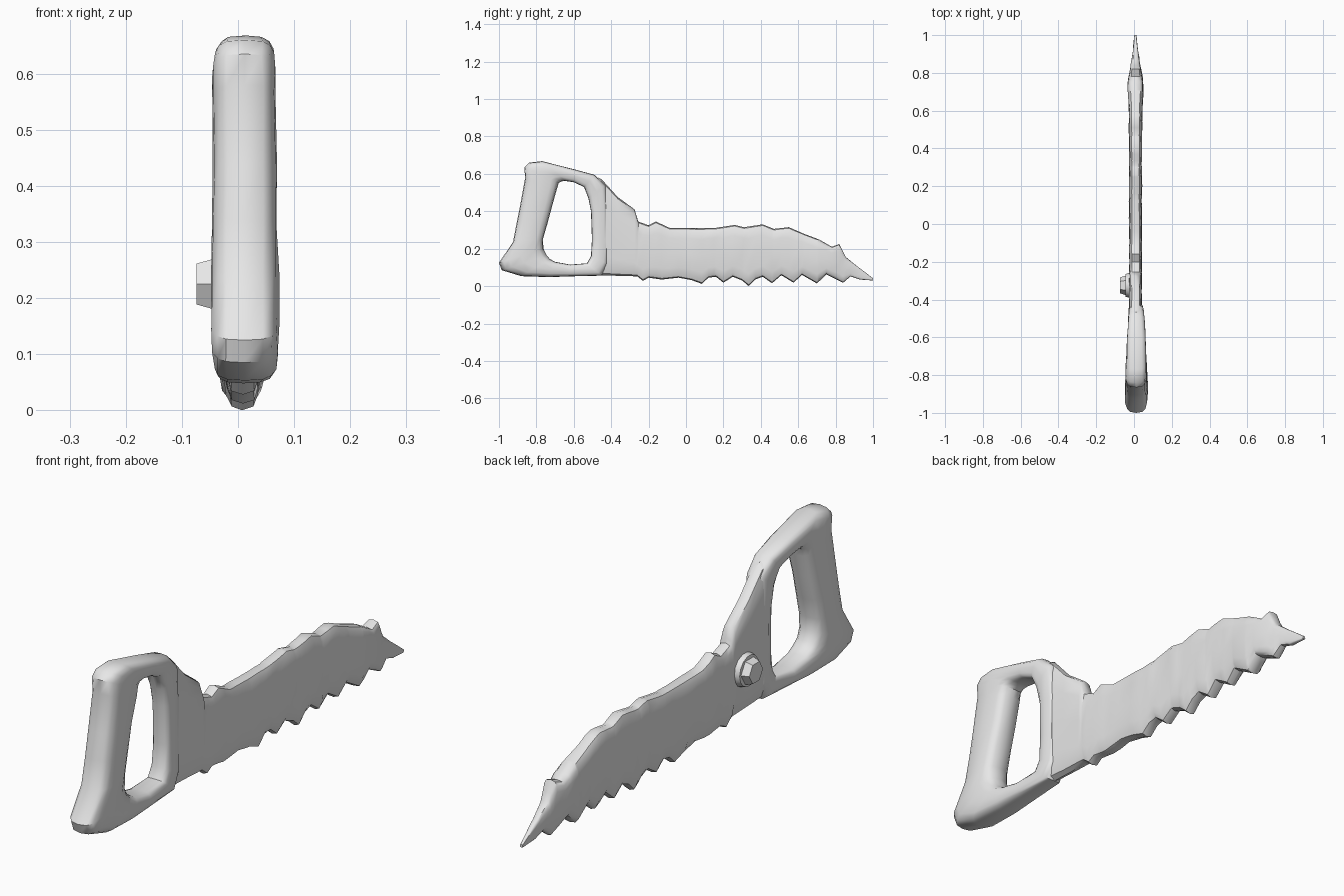
import bpy, bmesh, math, random
from mathutils import Matrix

random.seed(4)
if "Cube" in bpy.data.objects:
    bpy.data.objects.remove(bpy.data.objects["Cube"], do_unlink=True)

grey = bpy.data.materials.new("plain_grey")
grey.use_nodes = True
colour = (0.8, 0.8, 0.8, 1)
grey.diffuse_color = colour
grey.node_tree.nodes["Principled BSDF"].inputs["Base Color"].default_value = colour


def finish(bm, name, angle):
    bmesh.ops.recalc_face_normals(bm, faces=bm.faces)
    mesh = bpy.data.meshes.new(name)
    bm.to_mesh(mesh)
    bm.free()
    mesh.materials.append(grey)
    obj = bpy.data.objects.new(name, mesh)
    bpy.context.collection.objects.link(obj)
    bpy.ops.object.select_all(action='DESELECT')
    obj.select_set(True)
    bpy.context.view_layer.objects.active = obj
    bpy.ops.object.shade_smooth_by_angle(angle=math.radians(angle))
    return obj


def power(v, e):
    return math.copysign(abs(v) ** e, v) if abs(v) > 1e-6 else 0.0


def loft(name, stations, closed, e, wobble, n=16, angle=40):
    """Skin rounded-box sections; station = (y0, z0, y1, z1, centre x, half thickness)."""
    bm = bmesh.new()
    rings = []
    for y0, z0, y1, z1, cx, h in stations:
        ring = []
        for i in range(n):
            t = 2 * math.pi * i / n
            s = 0.5 + 0.5 * power(math.sin(t), e)
            x = cx + h * power(math.cos(t), e) + random.uniform(-wobble, wobble)
            ring.append(bm.verts.new((x, y0 + (y1 - y0) * s, z0 + (z1 - z0) * s)))
        rings.append(ring)
    pairs = list(zip(rings, rings[1:]))
    if closed:
        pairs.append((rings[-1], rings[0]))
    else:
        bm.faces.new(rings[0])
        bm.faces.new(rings[-1])
    for a, b in pairs:
        for i in range(n):
            j = (i + 1) % n
            bm.faces.new((a[i], a[j], b[j], b[i]))
    return finish(bm, name, angle)


def lerp(points, y):
    for (ya, va), (yb, vb) in zip(points, points[1:]):
        if y <= yb:
            return va + (vb - va) * max(0, (y - ya) / (yb - ya))
    return points[-1][1]


# Handle loop: outer y, z / inner y, z / half thickness
loop = [
    (-.985, .085, -.745, .165, .060), (-1.0, .125, -.762, .20, .061),
    (-.925, .235, -.765, .25, .060), (-.905, .34, -.742, .33, .058),
    (-.885, .44, -.715, .43, .056), (-.86, .58, -.69, .52, .057),
    (-.865, .635, -.68, .552, .057), (-.84, .66, -.665, .56, .055),
    (-.77, .668, -.645, .562, .053), (-.60, .625, -.60, .555, .050),
    (-.49, .595, -.545, .53, .044), (-.43, .54, -.522, .47, .040),
    (-.42, .40, -.508, .40, .038), (-.42, .25, -.503, .25, .038),
    (-.42, .12, -.508, .16, .040), (-.45, .056, -.53, .122, .042),
    (-.62, .052, -.62, .115, .048), (-.73, .048, -.70, .13, .053),
    (-.88, .053, -.728, .145, .058)]
loft("handle", [(a, b, c, d, .012, h) for a, b, c, d, h in loop], True, .62, .002)

# Blade: back edge, toothed edge, and thickness along y
back = [(-.47, .58), (-.45, .57), (-.365, .476), (-.275, .41), (-.255, .345),
        (-.20, .325), (-.16, .345), (-.09, .312), (.02, .31), (.15, .31), (.26, .327),
        (.31, .315), (.41, .33), (.47, .306), (.55, .315), (.63, .28), (.71, .25),
        (.78, .21), (.82, .225), (.855, .155), (.91, .11), (1.0, .042)]
teeth = [(-.47, .058), (-.26, .052), (-.23, .028), (-.20, .045), (-.13, .035),
         (-.04, .045), (.03, .032), (.085, .012), (.12, .045), (.16, .05), (.20, .018),
         (.25, .05), (.30, .03), (.335, .0), (.37, .035), (.41, .05), (.46, .015),
         (.51, .058), (.575, .018), (.62, .06), (.70, .014), (.75, .062),
         (.84, .018), (.88, .052), (.93, .035), (1.0, .03)]
thick = [(-.47, .036), (-.25, .033), (0, .034), (.3, .034), (.6, .036), (.74, .044),
         (.82, .03), (.9, .016), (1.0, .006)]
ys = sorted({p[0] for p in back + teeth})
loft("blade", [(y, lerp(teeth, y), y, lerp(back, y), .008, lerp(thick, y)) for y in ys],
     False, .55, .002)


# Pivot bolt on one side: washer and hexagonal head
def disc(name, sides, r0, r1, x0, x1):
    bm = bmesh.new()
    bmesh.ops.create_cone(bm, cap_ends=True, segments=sides, radius1=r0, radius2=r1,
                          depth=abs(x1 - x0))
    turn = Matrix.Rotation(-math.pi / 2, 4, 'Y')
    move = Matrix.Translation(((x0 + x1) / 2, -.325, .225))
    bmesh.ops.transform(bm, matrix=move @ turn, verts=bm.verts)
    finish(bm, name, 30)


disc("bolt_washer", 14, .068, .06, -.015, -.045)
disc("bolt_head", 6, .053, .042, -.04, -.074)
